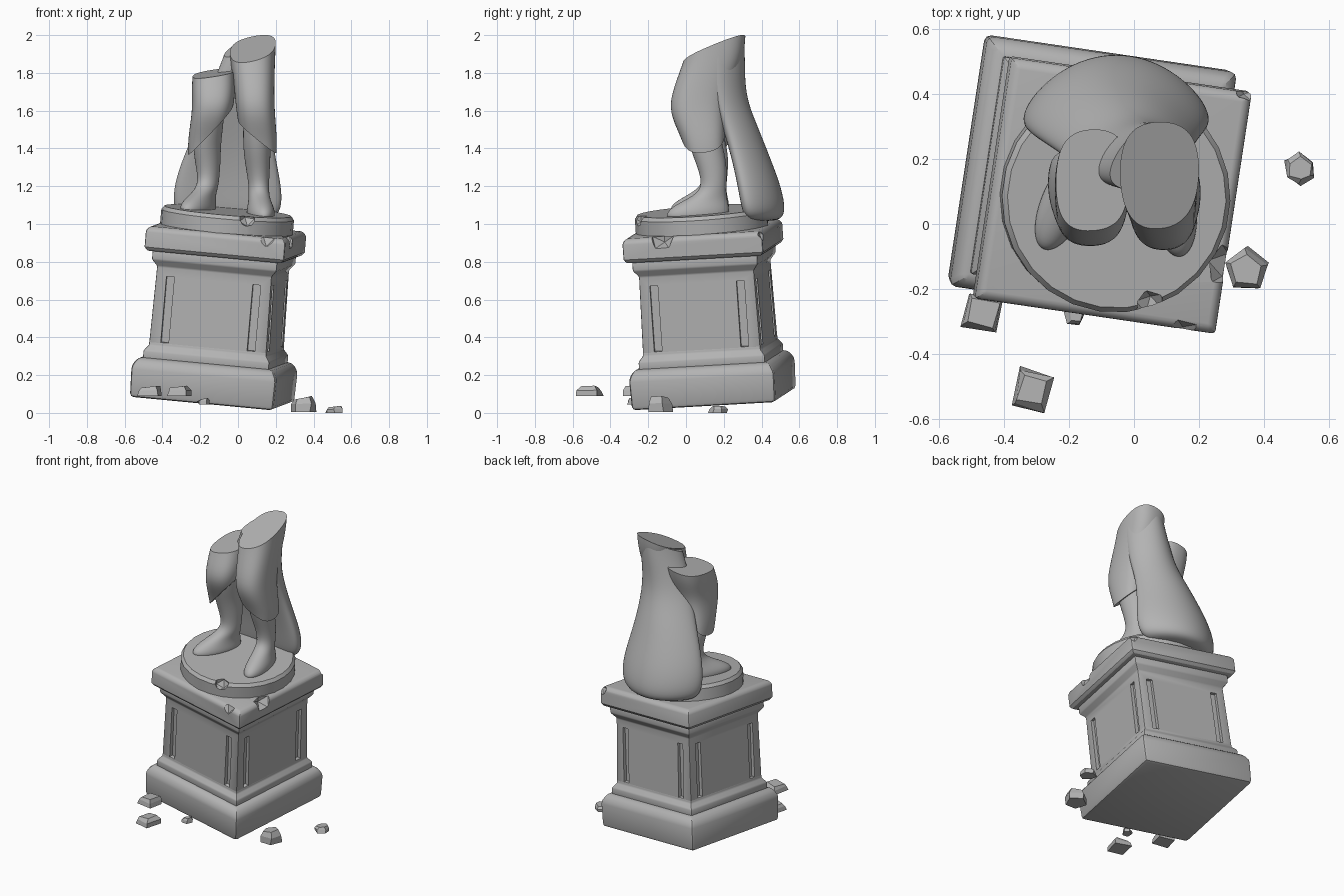
import bpy, bmesh, math, random
from mathutils import Matrix, Vector

random.seed(4)
cube = bpy.data.objects.get("Cube")
if cube:
    bpy.data.objects.remove(cube, do_unlink=True)

stone = bpy.data.materials.new("grey_stone")
stone.use_nodes = True
stone.diffuse_color = (0.45, 0.45, 0.45, 1)
stone.node_tree.nodes["Principled BSDF"].inputs["Base Color"].default_value = (0.45, 0.45, 0.45, 1)

# The pedestal leans and is turned a little
LEAN = (Matrix.Translation((-0.138, 0.148, 0.07))
        @ Vector((0, 0, 1)).rotation_difference(Vector((0.085, -0.07, 1))).to_matrix().to_4x4()
        @ Matrix.Rotation(math.radians(-8.5), 4, 'Z'))


def finish(bm, name):
    bmesh.ops.recalc_face_normals(bm, faces=bm.faces)
    mesh = bpy.data.meshes.new(name)
    bm.to_mesh(mesh)
    bm.free()
    mesh.materials.append(stone)
    ob = bpy.data.objects.new(name, mesh)
    bpy.context.collection.objects.link(ob)
    return ob


def activate(ob):
    bpy.ops.object.select_all(action='DESELECT')
    ob.select_set(True)
    bpy.context.view_layer.objects.active = ob


def apply_mod(ob, kind, **settings):
    mod = ob.modifiers.new(kind.lower(), kind)
    for key, value in settings.items():
        setattr(mod, key, value)
    activate(ob)
    bpy.ops.object.modifier_apply(modifier=mod.name)


def smooth(ob, degrees=35):
    activate(ob)
    bpy.ops.object.shade_smooth_by_angle(angle=math.radians(degrees))


def skin(rings):
    """Closed surface through rings of equal length."""
    bm = bmesh.new()
    loops = [[bm.verts.new(p) for p in ring] for ring in rings]
    n = len(loops[0])
    for a, b in zip(loops, loops[1:]):
        for i in range(n):
            j = (i + 1) % n
            bm.faces.new((a[i], a[j], b[j], b[i]))
    bm.faces.new(loops[0][::-1])
    bm.faces.new(loops[-1])
    return bm


def block(name, profile, bevel, sides=4):
    """Stack of polygons given as (half width, height) in the leaning frame."""
    grow = 1 / math.cos(math.pi / sides)
    rings = [[LEAN @ Vector((h * grow * math.cos(a), h * grow * math.sin(a), z))
              for a in (math.tau * (i + 0.5) / sides for i in range(sides))]
             for h, z in profile]
    ob = finish(skin(rings), name)
    if bevel:
        apply_mod(ob, 'BEVEL', width=bevel, segments=2, angle_limit=math.radians(35))
    return ob


def loft(name, sections, yaw=0, power=1.0, bend=0.0, sides=14):
    """Organic form through horizontal ovals (x, y, z, half x, half y)."""
    turn = Matrix.Rotation(math.radians(yaw), 3, 'Z')
    rings = []
    for x, y, z, rx, ry in sections:
        ring = []
        for i in range(sides):
            c, s = math.cos(math.tau * i / sides), math.sin(math.tau * i / sides)
            off = Vector((rx * math.copysign(abs(c) ** power, c),
                          ry * math.copysign(abs(s) ** power, s) - bend * rx * c * c, 0))
            ring.append(Vector((x, y, z)) + turn @ off)
        rings.append(ring)
    ob = finish(skin(rings), name)
    apply_mod(ob, 'SUBSURF', levels=2)
    return ob


def slice_off(ob, point, normal):
    """Break the form along a plane and close it."""
    bm = bmesh.new()
    bm.from_mesh(ob.data)
    cut = bmesh.ops.bisect_plane(bm, geom=bm.verts[:] + bm.edges[:] + bm.faces[:],
                                 plane_co=point, plane_no=normal, clear_outer=True)
    edges = [e for e in cut["geom_cut"] if isinstance(e, bmesh.types.BMEdge)]
    bmesh.ops.contextual_create(bm, geom=edges)
    bm.to_mesh(ob.data)
    bm.free()


def carve(ob, cutter):
    cutter.hide_render = True
    apply_mod(ob, 'BOOLEAN', operation='DIFFERENCE', object=cutter, solver='EXACT')
    bpy.data.objects.remove(cutter, do_unlink=True)


def chip(ob, place, radius):
    bm = bmesh.new()
    bmesh.ops.create_icosphere(bm, subdivisions=1, radius=radius,
                               matrix=Matrix.Translation(place) @ Matrix.Rotation(0.6, 4, 'X'))
    carve(ob, finish(bm, "chip_cutter"))


# Pedestal
base = block("pedestal_base", [(0.385, 0), (0.39, 0.17), (0.36, 0.212)], 0.02)
step = block("pedestal_step", [(0.338, 0.2), (0.338, 0.25), (0.315, 0.28), (0.315, 0.3)], 0.006)
column = block("pedestal_column", [(0.315, 0.27), (0.308, 0.7), (0.335, 0.735), (0.335, 0.79)], 0.006)
cap = block("pedestal_cap", [(0.362, 0.78), (0.375, 0.8), (0.375, 0.89), (0.355, 0.91)], 0.01)
disc = block("round_plinth", [(0.35, 0.9), (0.35, 0.985), (0.335, 1.005)], 0, sides=26)

# Two upright grooves on every side of the column
for quarter in range(4):
    for side in (-1, 1):
        bm = bmesh.new()
        bmesh.ops.create_cube(bm, size=1, matrix=LEAN @ Matrix.Rotation(quarter * math.pi / 2, 4, 'Z')
                              @ Matrix.Translation((side * 0.232, -0.315, 0.465))
                              @ Matrix.Diagonal((0.042, 0.05, 0.37, 1)))
        carve(column, finish(bm, "groove_cutter"))

# Broken edges
chip(cap, (0.29, -0.13, 0.93), 0.07)
chip(cap, (0.15, -0.35, 0.93), 0.06)
chip(cap, (-0.5, -0.25, 1.0), 0.045)
chip(cap, (0.35, 0.42, 0.95), 0.045)
chip(disc, (0.05, -0.25, 1.03), 0.05)
for part in (base, step, column, cap, disc):
    smooth(part, 25)

# Bare legs, each rising from a foot
left_leg = loft("left_leg", [
    (0.12, 0.06, 1.02, 0.06, 0.15), (0.12, 0.06, 1.04, 0.075, 0.175),
    (0.12, 0.07, 1.08, 0.073, 0.165), (0.115, 0.10, 1.12, 0.06, 0.125),
    (0.11, 0.135, 1.16, 0.056, 0.08), (0.11, 0.15, 1.21, 0.055, 0.066),
    (0.105, 0.14, 1.30, 0.066, 0.08), (0.10, 0.11, 1.40, 0.075, 0.092),
    (0.10, 0.08, 1.52, 0.075, 0.09), (0.10, 0.06, 1.62, 0.07, 0.09)], yaw=8)
right_leg = loft("right_leg", [
    (-0.21, 0.07, 1.05, 0.06, 0.15), (-0.21, 0.07, 1.075, 0.075, 0.175),
    (-0.21, 0.08, 1.11, 0.073, 0.165), (-0.19, 0.11, 1.15, 0.06, 0.12),
    (-0.165, 0.14, 1.19, 0.056, 0.078), (-0.155, 0.155, 1.24, 0.056, 0.066),
    (-0.16, 0.15, 1.33, 0.068, 0.08), (-0.165, 0.13, 1.42, 0.073, 0.09),
    (-0.15, 0.10, 1.52, 0.07, 0.09), (-0.14, 0.08, 1.64, 0.07, 0.09)], yaw=-25)

# Trouser legs, slanted at the hem and broken off at the top
left_trouser = loft("left_trouser", [
    (0.11, 0.11, 1.30, 0.09, 0.10), (0.115, 0.10, 1.40, 0.095, 0.105),
    (0.105, 0.08, 1.50, 0.10, 0.13), (0.09, 0.055, 1.62, 0.105, 0.155),
    (0.085, 0.10, 1.76, 0.11, 0.155), (0.075, 0.15, 1.88, 0.125, 0.16),
    (0.08, 0.17, 2.0, 0.125, 0.15), (0.08, 0.17, 2.1, 0.125, 0.15)], power=0.8)
slice_off(left_trouser, (0.2, 0.27, 2.0), (-0.2, -0.4, 1))
slice_off(left_trouser, (0.19, 0.1, 1.39), (-0.85, 0.15, -1))
right_trouser = loft("right_trouser", [
    (-0.18, 0.14, 1.27, 0.08, 0.10), (-0.18, 0.13, 1.40, 0.09, 0.11),
    (-0.16, 0.10, 1.50, 0.10, 0.13), (-0.13, 0.07, 1.62, 0.112, 0.16),
    (-0.13, 0.12, 1.74, 0.12, 0.16), (-0.125, 0.15, 1.84, 0.11, 0.15),
    (-0.12, 0.16, 1.93, 0.11, 0.15)], power=0.75)
slice_off(right_trouser, (-0.13, 0.15, 1.80), (-0.15, -0.12, 1))
slice_off(right_trouser, (-0.26, 0.1, 1.37), (1.1, 0.15, -1))

# Cloak hanging behind, wide and full at the hem
cloak = loft("cloak", [
    (-0.05, 0.41, 1.015, 0.17, 0.05), (-0.055, 0.42, 1.03, 0.26, 0.10),
    (-0.055, 0.415, 1.10, 0.295, 0.115), (-0.055, 0.39, 1.22, 0.285, 0.11),
    (-0.045, 0.345, 1.36, 0.245, 0.10), (-0.025, 0.295, 1.50, 0.205, 0.095),
    (0.005, 0.24, 1.64, 0.175, 0.09), (0.03, 0.215, 1.76, 0.16, 0.10),
    (0.06, 0.205, 1.88, 0.14, 0.11), (0.08, 0.20, 2.0, 0.12, 0.11),
    (0.08, 0.20, 2.08, 0.12, 0.11)], bend=0.3, sides=20)
slice_off(cloak, (0.2, 0.27, 1.995), (-0.2, -0.4, 1))
for part in (left_leg, right_leg, left_trouser, right_trouser, cloak):
    smooth(part, 40)


# Fallen rubble: tapered, uneven stones
def rubble(name, place, size, sides, yaw):
    rings = []
    for z, scale in ((0, 1), (0.55, 0.96), (1, 0.72)):
        rings.append([Vector(place) + Vector((size[0] * scale * math.cos(a), size[1] * scale * math.sin(a),
                                              size[2] * z * (1 + 0.12 * math.cos(a) * z - 0.12 * z)))
                      for a in (yaw + math.tau * i / sides for i in range(sides))])
    ob = finish(skin(rings), name)
    for v in ob.data.vertices:
        v.co.x += random.uniform(-0.006, 0.006)
        v.co.y += random.uniform(-0.006, 0.006)


rubble("rubble_far_right", (0.51, 0.17, 0), (0.05, 0.05, 0.038), 6, 0.5)
rubble("rubble_right", (0.345, -0.14, 0.005), (0.068, 0.068, 0.085), 5, 0.3)
rubble("rubble_left", (-0.465, -0.275, 0.09), (0.08, 0.07, 0.055), 4, 0.6)
rubble("rubble_front", (-0.31, -0.51, 0.09), (0.075, 0.08, 0.055), 4, 0.55)
rubble("rubble_small", (-0.18, -0.28, 0.045), (0.035, 0.035, 0.035), 5, 0.2)
